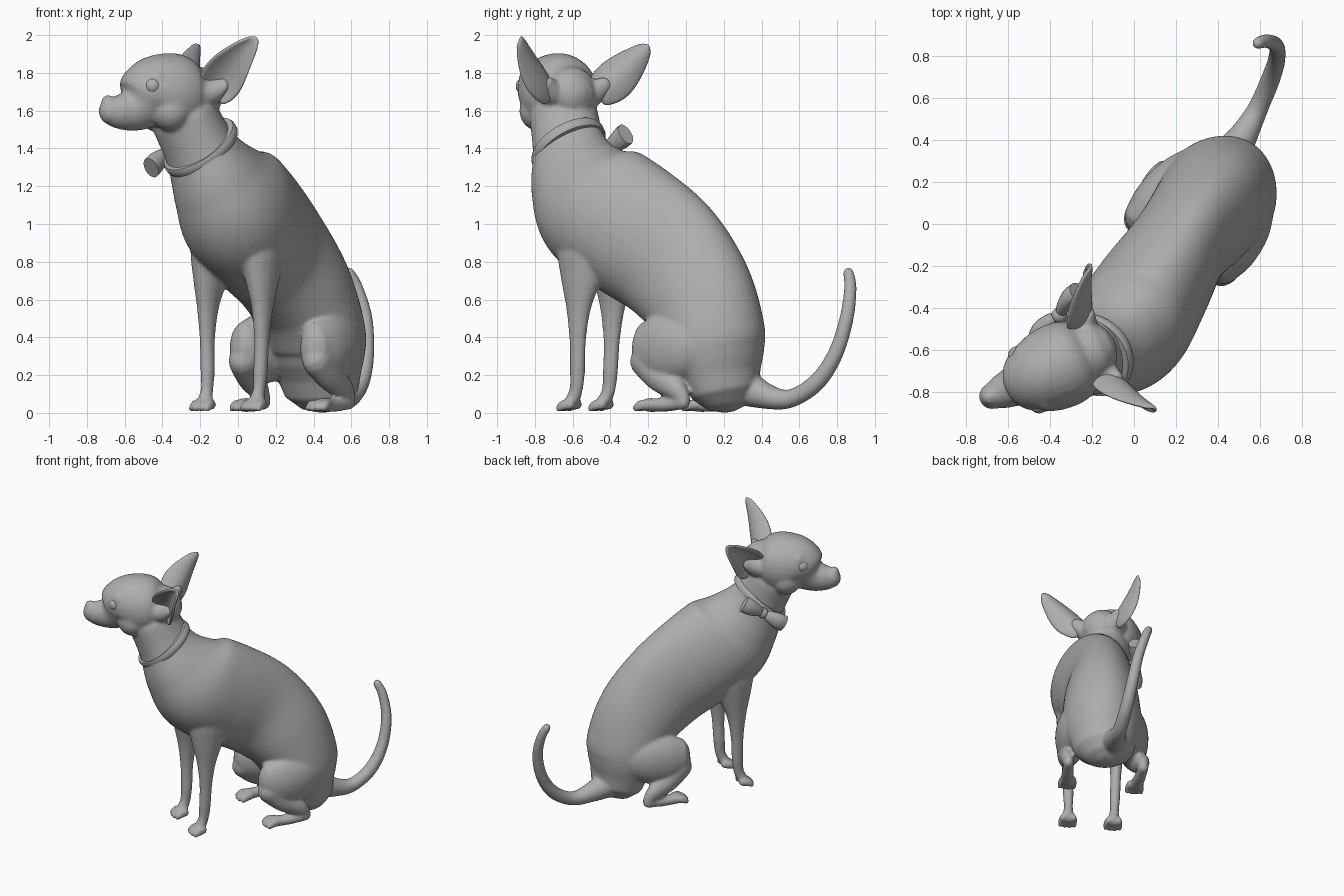
import bpy, bmesh, math
from mathutils import Vector

cube = bpy.data.objects.get("Cube")
if cube:
    bpy.data.objects.remove(cube)

grey = bpy.data.materials.new("plain_grey")
grey.use_nodes = True
GREY = (0.42, 0.42, 0.42, 1)
grey.diffuse_color = GREY
grey.node_tree.nodes["Principled BSDF"].inputs["Base Color"].default_value = GREY

UP = Vector((0, 0, 1))


class Frame:
    """Turned frame: forward, left and height measured from an origin."""
    def __init__(self, origin, forward):
        self.o = Vector(origin)
        self.f = Vector(forward).normalized()
        self.l = UP.cross(self.f)

    def __call__(self, f, l, z):
        return self.o + self.f * f + self.l * l + UP * z


BODY = Frame((0.204, -0.127, 0), (-0.53, -0.85, 0))
HEAD = Frame((-0.3, -0.65, 0), (-0.91, -0.41, 0))


def catmull(a, b, c, d, t):
    return 0.5 * (2 * b + (c - a) * t + (2 * a - 5 * b + 4 * c - d) * t * t
                  + (3 * b - a - 3 * c + d) * t ** 3)


def loft(bm, sections, side, sides=24, steps=5, cap=True, taper=0):
    """Smooth tube through (centre, half width, half height) sections."""
    n = len(sections)
    path = []
    for i in range(n - 1):
        quad = [sections[max(0, min(n - 1, i + k))] for k in (-1, 0, 1, 2)]
        for j in range(steps):
            path.append([catmull(*(q[m] for q in quad), j / steps) for m in range(3)])
    path.append(list(sections[-1]))
    frames = []
    for i, (p, a, b) in enumerate(path):
        t = (path[min(i + 1, len(path) - 1)][0] - path[max(i - 1, 0)][0]).normalized()
        frames.append((p, a, b, t))
    if cap:
        def dome(fr, sign):
            p, a, b, t = fr
            return [(p + t * sign * min(a, b) * math.sin(g), a * math.cos(g), b * math.cos(g), t)
                    for g in (0.5, 1.0, 1.4)]
        frames = dome(frames[0], -1)[::-1] + frames + dome(frames[-1], 1)
    rings = []
    for p, a, b, t in frames:
        x = (side - t * side.dot(t)).normalized()
        y = x.cross(t)
        rings.append([bm.verts.new(p + x * a * math.cos(g) * (1 + taper * math.sin(g))
                                   + y * b * math.sin(g))
                      for g in (2 * math.pi * k / sides for k in range(sides))])
    for r, s in zip(rings, rings[1:]):
        for k in range(sides):
            bm.faces.new((r[k], r[(k + 1) % sides], s[(k + 1) % sides], s[k]))
    bm.faces.new(rings[0][::-1])
    bm.faces.new(rings[-1])


def ball(bm, centre, r):
    geo = bmesh.ops.create_uvsphere(bm, u_segments=20, v_segments=12, radius=r)
    bmesh.ops.translate(bm, verts=geo["verts"], vec=centre)


def finish(name, bm, angle=60):
    bmesh.ops.recalc_face_normals(bm, faces=bm.faces[:])
    me = bpy.data.meshes.new(name)
    bm.to_mesh(me)
    bm.free()
    ob = bpy.data.objects.new(name, me)
    bpy.context.collection.objects.link(ob)
    me.materials.append(grey)
    me.shade_smooth()
    if angle:
        me.set_sharp_from_angle(angle=math.radians(angle))
    return ob


def along(frame, rows):
    return [(frame(f, l, z), a, b) for f, l, z, a, b in rows]


body = bmesh.new()

# Torso and neck, from rump to skull base
loft(body, along(BODY, [
    (-.40, .03, .20, .23, .20), (-.375, .03, .31, .265, .25), (-.34, .03, .43, .275, .285),
    (-.23, .02, .64, .26, .32), (-.04, 0, .83, .24, .355), (.19, 0, .975, .27, .37),
    (.40, 0, 1.10, .285, .36), (.53, -.03, 1.24, .24, .28), (.62, -.08, 1.40, .19, .20),
    (.69, -.135, 1.57, .182, .18)]), BODY.l, 40, 8, True, .13)

# Skull and muzzle
loft(body, along(HEAD, [
    (-.08, 0, 1.69, .15, .15), (-.03, 0, 1.69, .19, .195), (.05, 0, 1.69, .205, .215),
    (.14, 0, 1.69, .195, .205), (.20, 0, 1.67, .17, .18), (.25, 0, 1.625, .125, .14),
    (.30, 0, 1.60, .098, .11), (.37, 0, 1.595, .08, .09), (.41, 0, 1.60, .064, .075)]),
    HEAD.l, 28)
ball(body, HEAD(.425, 0, 1.645), .038)

# Tail, sweeping back and then up
loft(body, [(Vector(p), r, r) for p, r in [
    ((.43, .28, .15), .11), ((.52, .42, .09), .07), ((.59, .55, .075), .05),
    ((.65, .69, .16), .047), ((.68, .79, .31), .042), ((.675, .85, .50), .038),
    ((.63, .87, .66), .034), ((.59, .86, .74), .03)]], BODY.l, 16)

for s in (1, -1):
    # Shoulder and front leg
    loft(body, along(BODY, [
        (.37, s * .13, 1.02, .10, .15), (.39, s * .15, .86, .105, .16),
        (.405, s * .163, .70, .078, .115), (.415, s * .17, .55, .052, .07),
        (.42, s * .17, .38, .038, .046), (.425, s * .165, .22, .037, .042),
        (.435, s * .163, .12, .032, .037), (.465, s * .16, .055, .044, .038)]), BODY.l, 16)
    # Thigh and hip, set on the turned pelvis
    loft(body, along(BODY, [
        (-.40, .03 + s * .12, .36, .13, .15), (-.27, .02 + s * .185, .355, .13, .185),
        (-.15, .01 + s * .215, .34, .115, .185), (-.06, s * .22, .335, .095, .16)]), BODY.l, 24)
    # Shin folded back to the hock
    loft(body, along(BODY, [
        (-.04, s * .23, .28, .08, .09), (-.14, s * .25, .19, .066, .08),
        (-.25, s * .265, .125, .05, .06), (-.30, s * .265, .07, .034, .04)]), BODY.l, 16)
    # Hind foot
    loft(body, along(BODY, [
        (-.30, s * .265, .055, .036, .037), (-.18, s * .255, .042, .042, .036),
        (-.07, s * .243, .042, .05, .038)]), BODY.l, 16)
    # Toes of both paws
    for reach, out in ((.49, .16), (-.04, .238)):
        for k in (-1.5, -.5, .5, 1.5):
            ahead = reach - abs(k) * .012
            loft(body, along(BODY, [
                (ahead - .03, s * out + k * .026, .045, .019, .026),
                (ahead + .015, s * out + k * .032, .04, .019, .03),
                (ahead + .045, s * out + k * .034, .022, .015, .02)]), BODY.l, 10, 3)
    # Brow, cheek and ear root
    ball(body, HEAD(.185, s * .105, 1.765), .065)
    ball(body, HEAD(.10, s * .09, 1.60), .11)
    loft(body, along(HEAD, [
        (-.04, s * .06, 1.69, .13, .12), (-.12, s * .12, 1.70, .08, .075),
        (-.17, s * .17, 1.74, .03, .045)]), HEAD.f, 16)

dog = finish("dog_body", body, 0)
remesh = dog.modifiers.new("Blend", 'REMESH')
remesh.mode = 'VOXEL'
remesh.voxel_size = .0105
remesh.use_smooth_shade = True
soft = dog.modifiers.new("Soften", 'SMOOTH')
soft.factor = .5
soft.iterations = 8

for s, word, top in ((1, "left", 1.965), (-1, "right", 1.925)):
    # Eyeball set in its socket
    bm = bmesh.new()
    ball(bm, HEAD(.222, s * .125, 1.73), .046)
    finish(word + "_eye", bm)

    # Cupped ear: a leaf bowed away from its opening, turning forward at the top
    base, tip = HEAD(-.10, s * .145, 1.68), HEAD(-.245, s * .37, top)
    axis = (tip - base).normalized()
    widths = (.08, .103, .114, .117, .112, .102, .089, .073, .056, .034)
    bm = bmesh.new()
    grid = []
    for i, w in enumerate(widths):
        t = i / (len(widths) - 1)
        opening = HEAD.f * (.55 + .3 * t) + HEAD.l * s * (.75 - .2 * t) - UP * .15
        opening = (opening - axis * opening.dot(axis)).normalized()
        across = axis.cross(opening).normalized()
        row = []
        for j in range(-5, 6):
            c = j / 5
            bow = (1 - c * c) * w * .6
            row.append(bm.verts.new(base.lerp(tip, t) + across * w * c
                                    + axis * .03 * t * (1 - c * c)
                                    - opening * (bow - .03 * math.sin(t * math.pi))))
        grid.append(row)
    for r, q in zip(grid, grid[1:]):
        for j in range(10):
            bm.faces.new((r[j], r[j + 1], q[j + 1], q[j]))
    ear = finish(word + "_ear", bm, 0)
    thick = ear.modifiers.new("Thickness", 'SOLIDIFY')
    thick.thickness = .018
    thick.offset = 0
    ear.modifiers.new("Rounded", 'SUBSURF').levels = 1

# Collar: a tilted band with a softly rounded section
tilt = Vector((-.65, -.55, 1)).normalized()
ring_x = tilt.cross(HEAD.l).normalized()
ring_y = tilt.cross(ring_x)
centre = Vector((-.197, -.622, 1.405))
bm = bmesh.new()
loops = []
for k in range(48):
    g = 2 * math.pi * k / 48
    out = ring_x * math.cos(g) * 1.06 + ring_y * math.sin(g)
    loops.append([bm.verts.new(centre + out * r + tilt * h) for r, h in
                  ((.17, -.026), (.202, -.026), (.208, -.014), (.208, .014), (.202, .026), (.17, .026))])
for k in range(48):
    a, b = loops[k], loops[(k + 1) % 48]
    for j in range(6):
        bm.faces.new((a[j], a[(j + 1) % 6], b[(j + 1) % 6], b[j]))
finish("collar", bm, 50)

# Bow: two flaring loops and a knot
knot = Vector((-.355, -.435, 1.385))
spread = Vector((.09, .10, .085))
outward = Vector((-.7, .7, .1))
bm = bmesh.new()
for s in (1, -1):
    loft(bm, [(knot + spread * s * t + outward * d, a, b) for t, d, a, b in
              ((.05, 0, .022, .025), (.35, .015, .034, .044), (.75, .02, .044, .058),
               (1.05, .015, .042, .06))], outward, 20, 4, False)
finish("bow_loops", bm, 50)
bm = bmesh.new()
ball(bm, knot, .038)
finish("bow_knot", bm)
